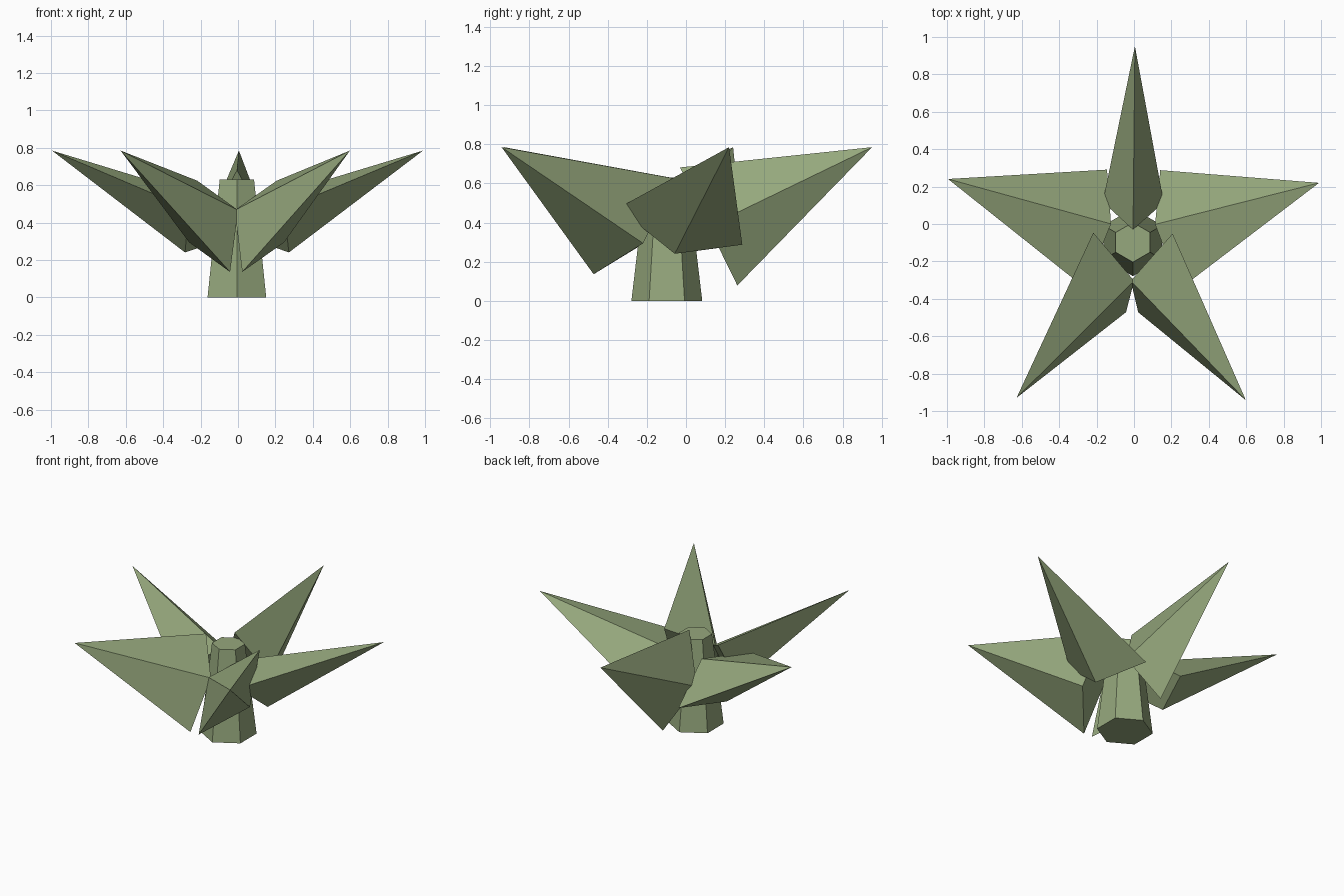
import bpy, bmesh, math
from mathutils import Vector

if "Cube" in bpy.data.objects:
    bpy.data.objects.remove(bpy.data.objects["Cube"])

CX, CY = -0.006, -0.092          # trunk axis

green = bpy.data.materials.new("sage green")
green.diffuse_color = (0.305, 0.392, 0.205, 1)
green.use_nodes = True
green.node_tree.nodes["Principled BSDF"].inputs["Base Color"].default_value = green.diffuse_color


def make(name, verts, faces):
    me = bpy.data.meshes.new(name)
    me.from_pydata([tuple(v) for v in verts], [], faces)
    bm = bmesh.new()
    bm.from_mesh(me)
    bmesh.ops.recalc_face_normals(bm, faces=bm.faces[:])
    bm.to_mesh(me)
    bm.free()
    me.materials.append(green)
    ob = bpy.data.objects.new(name, me)
    bpy.context.collection.objects.link(ob)
    return ob


# Trunk: tapered hexagonal column, corners facing front and back
rings = [(0.181, 0.0), (0.106, 0.63)]
verts = [Vector((CX + r * math.sin(math.radians(60 * i)),
                 CY - 0.006 + r * math.cos(math.radians(60 * i)), z))
         for r, z in rings for i in range(6)]
faces = [(i, (i + 1) % 6, 6 + (i + 1) % 6, 6 + i) for i in range(6)]
faces += [tuple(range(6)), tuple(range(6, 12))]
make("trunk", verts, faces)

# Leaves: five long pyramids on a diamond base, each rolled as it goes round
for i in range(5):
    yaw = math.radians(90 + 72 * i - 0.6)
    roll = math.radians(180 + 72 * i)
    out = Vector((math.cos(yaw), math.sin(yaw), 0))
    axis_point = Vector((CX, CY, 0))
    base = axis_point + out * 0.208 + Vector((0, 0, 0.38))
    tip = axis_point + out * 1.043 + Vector((0, 0, 0.785))
    axis = (tip - base).normalized()
    side = Vector((0, 0, 1)).cross(out)
    up = axis.cross(side)
    wide = (up * math.cos(roll) + side * math.sin(roll)) * 0.335
    thin = (side * math.cos(roll) - up * math.sin(roll)) * 0.163
    make(f"leaf_{i + 1}",
         [base + wide, base + thin, base - wide, base - thin, tip],
         [(0, 1, 2, 3), (0, 1, 4), (1, 2, 4), (2, 3, 4), (3, 0, 4)])
